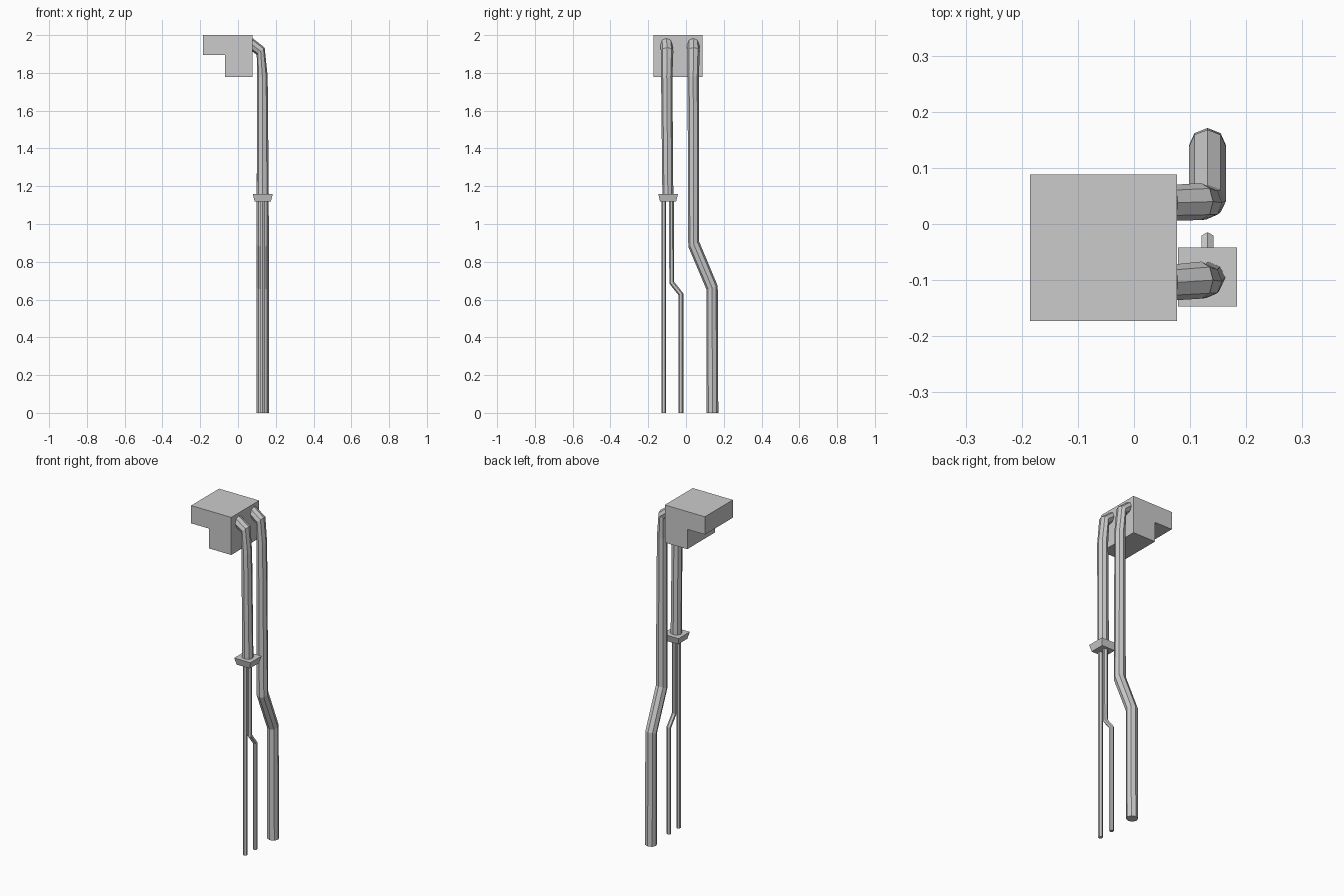
import bpy, bmesh
from math import sin, cos, tau

if "Cube" in bpy.data.objects:
    bpy.data.objects.remove(bpy.data.objects["Cube"])


def finish(bm, name):
    bmesh.ops.recalc_face_normals(bm, faces=bm.faces)
    mesh = bpy.data.meshes.new(name)
    bm.to_mesh(mesh)
    bm.free()
    obj = bpy.data.objects.new(name, mesh)
    bpy.context.collection.objects.link(obj)
    return obj


def loft(name, rings):
    """Bridge a list of equal-length point rings and cap both ends."""
    bm = bmesh.new()
    loops = [[bm.verts.new(p) for p in ring] for ring in rings]
    n = len(loops[0])
    for a, b in zip(loops, loops[1:]):
        for i in range(n):
            j = (i + 1) % n
            bm.faces.new((a[i], a[j], b[j], b[i]))
    bm.faces.new(loops[0][::-1])
    bm.faces.new(loops[-1])
    return finish(bm, name)


def ring(sides, x, y, z, ux, uz, vy, vz=0.0):
    """Elliptical ring: half axis u lies in xz, half axis v lies in yz."""
    pts = []
    for i in range(sides):
        # a corner always points along +y
        s, c = sin(tau * i / sides), cos(tau * i / sides)
        pts.append((x + s * ux, y + c * vy, z + s * uz + c * vz))
    return pts


def rect(x0, x1, y0, y1, z):
    return [(x0, y0, z), (x1, y0, z), (x1, y1, z), (x0, y1, z)]


def elbow(y_box, y_bend, y_drop):
    """Top of a thick pipe: drop, knee, and entry into the box side."""
    return [ring(8, 0.129, y_drop, 1.78, 0.028, 0.002, 0.030),
            ring(8, 0.120, y_bend, 1.915, 0.021, 0.019, 0.033),
            ring(8, 0.072, y_box, 1.952, 0.006, 0.031, 0.032)]


# Stepped box at the top
profile = [(-0.185, 2.0), (-0.185, 1.895), (-0.07, 1.895),
           (-0.07, 1.778), (0.077, 1.778), (0.077, 2.0)]
loft("stepped_box", [[(x, y, z) for x, z in profile] for y in (-0.173, 0.088)])

# Front thick pipe, ending in the collar
loft("front_pipe", [ring(8, 0.131, -0.096, 1.14, 0.032, 0, 0.029)]
     + elbow(-0.104, -0.100, -0.102))

# Back thick pipe with an offset bend
loft("back_pipe", [ring(8, 0.131, 0.140, 0.0, 0.033, 0, 0.031),
                   ring(8, 0.131, 0.138, 0.663, 0.033, 0, 0.030, 0.009),
                   ring(8, 0.131, 0.041, 0.893, 0.033, 0, 0.029, 0.013)]
     + elbow(0.038, 0.040, 0.038))

# Tapered square collar
loft("collar", [rect(0.088, 0.174, -0.138, -0.052, 1.12),
                rect(0.078, 0.184, -0.147, -0.042, 1.16)])

# Two thin hexagonal pipes below the collar
R = 0.0125
loft("thin_pipe_straight",
     [ring(6, 0.131, -0.118, z, R, 0, R) for z in (0.0, 1.13)])
loft("thin_pipe_bent",
     [ring(6, 0.131, -0.027, 0.0, R, 0, R),
      ring(6, 0.131, -0.027, 0.628, R, 0, R, 0.005),
      ring(6, 0.131, -0.076, 0.69, R, 0, R, 0.005),
      ring(6, 0.131, -0.077, 1.13, R, 0, R)])
